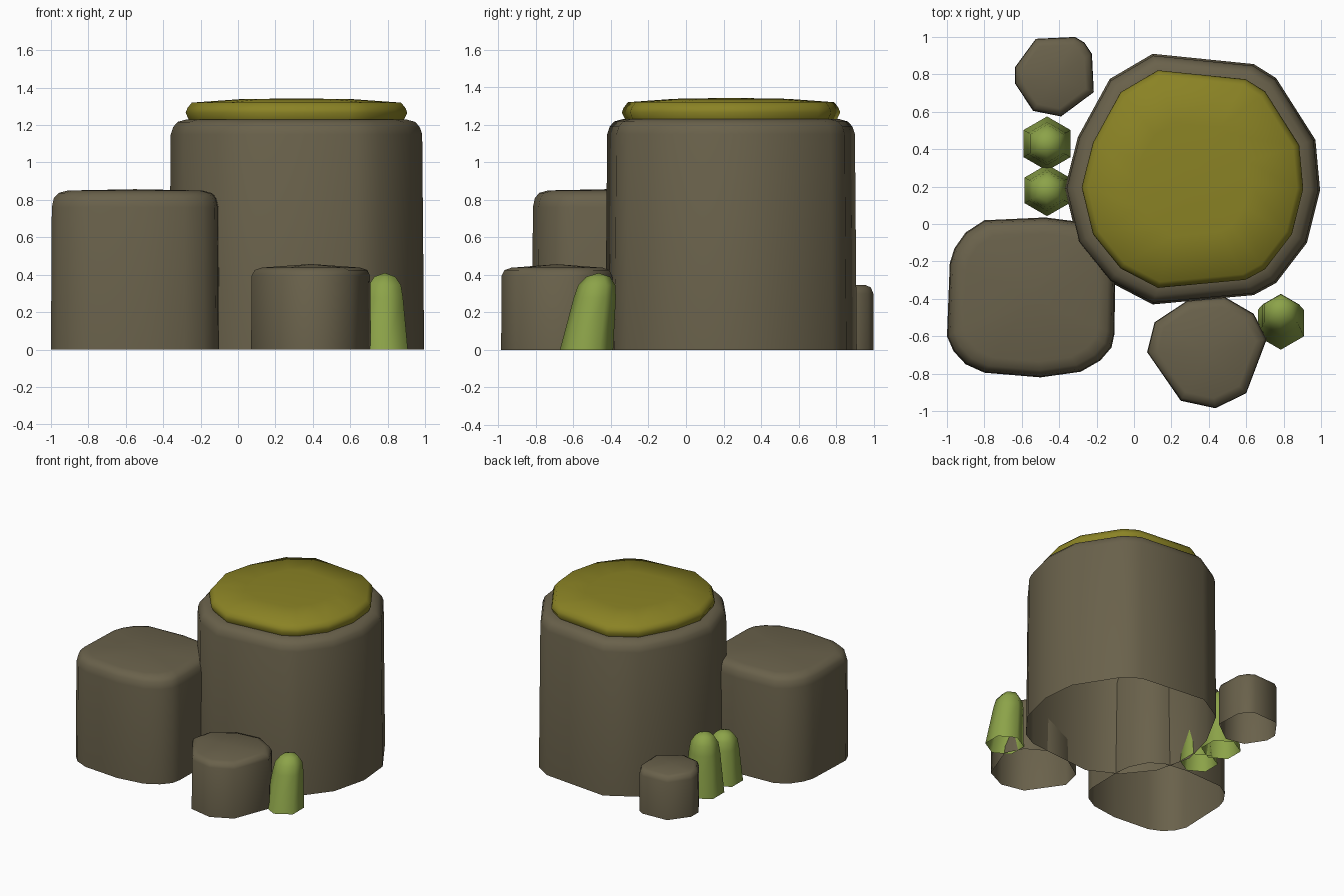
import bpy, bmesh, math

if "Cube" in bpy.data.objects:
    bpy.data.objects.remove(bpy.data.objects["Cube"])


def material(name, rgb):
    m = bpy.data.materials.new(name)
    m.diffuse_color = (*rgb, 1)
    m.use_nodes = True
    m.node_tree.nodes["Principled BSDF"].inputs["Base Color"].default_value = m.diffuse_color
    return m


STONE = material("brown stone", (0.142, 0.120, 0.070))
MOSS = material("yellow moss", (0.255, 0.225, 0.018))
GRASS = material("green blade", (0.262, 0.365, 0.066))


def loft(name, rings, peak, mat):
    """Skin a stack of equal-sized rings, open at the bottom, closed by a fan at the peak."""
    bm = bmesh.new()
    rows = [[bm.verts.new(p) for p in ring] for ring in rings]
    n = len(rows[0])
    for lo, hi in zip(rows, rows[1:]):
        for i in range(n):
            j = (i + 1) % n
            bm.faces.new((lo[i], lo[j], hi[j], hi[i]))
    tip = bm.verts.new(peak)
    for i in range(n):
        bm.faces.new((rows[-1][i], rows[-1][(i + 1) % n], tip))
    for f in bm.faces:
        f.smooth = True
    me = bpy.data.meshes.new(name)
    bm.to_mesh(me)
    bm.free()
    me.materials.append(mat)
    ob = bpy.data.objects.new(name, me)
    bpy.context.collection.objects.link(ob)
    return ob


def slab(name, outline, profile, top, mat):
    """Outline (counter-clockwise) repeated at each (scale, z) of the profile."""
    xs, ys = zip(*outline)
    cx, cy = (min(xs) + max(xs)) / 2, (min(ys) + max(ys)) / 2
    rings = [[(cx + (x - cx) * s, cy + (y - cy) * s, z) for x, y in outline]
             for s, z in profile]
    return loft(name, rings, (cx, cy, top), mat)


# Tall rock with a moss cap
tall = [(.10, .91), (-.13, .775), (-.30, .465), (-.37, .19), (-.30, -.10), (-.13, -.31),
        (.10, -.43), (.64, -.38), (.76, -.315), (.925, -.10), (.995, .18), (.97, .45),
        (.76, .78), (.64, .855)]
slab("tall_rock", tall,
     [(1, 0), (.985, 1.15), (.965, 1.19), (.93, 1.217), (.86, 1.23)], 1.235, STONE)
slab("moss_cap", tall,
     [(.84, 1.225), (.868, 1.265), (.855, 1.29), (.82, 1.32), (.45, 1.338)], 1.343, MOSS)

# Boxy rock on the left
boxy = [(-.475, .035), (-.80, .02), (-.90, -.045), (-.96, -.13), (-.985, -.21), (-1, -.60),
        (-.965, -.68), (-.90, -.75), (-.80, -.795), (-.50, -.82), (-.285, -.79),
        (-.18, -.73), (-.12, -.66), (-.105, -.59), (-.10, -.30), (-.115, -.19),
        (-.18, -.06), (-.28, .01)]
slab("boxy_rock", boxy,
     [(1, 0), (.99, .76), (.965, .81), (.91, .837), (.80, .85)], .857, STONE)

# Two small rocks
front = [(.07, -.685), (.25, -.945), (.435, -.985), (.60, -.905), (.71, -.615),
         (.64, -.48), (.485, -.39), (.285, -.41), (.11, -.525)]
slab("small_front_rock", front,
     [(1, 0), (.99, .395), (.94, .425), (.82, .438)], .457, STONE)
back = [(-.635, .84), (-.635, .75), (-.54, .605), (-.39, .575), (-.215, .705),
        (-.225, .91), (-.265, .97), (-.315, 1.0), (-.525, .99)]
slab("small_back_rock", back,
     [(1, 0), (.99, .30), (.93, .333), (.80, .345)], .352, STONE)


# Six-sided grass blades, each leaning by lean (in y) from base to tip
def blade(name, x, y, r, h, lean):
    prof = [(1, 0), (.79, .68), (.70, .84), (.45, .95)]
    rings = []
    for s, t in prof:
        cy = y + lean * t
        rings.append([(x + r * s * math.cos(a), cy + r * s * math.sin(a), h * t)
                      for a in (math.pi / 6 + k * math.pi / 3 for k in range(6))])
    loft(name, rings, (x, y + lean, h), GRASS)


blade("front_blade", .785, -.53, .142, .41, .065)
blade("back_blade_tall", -.465, .43, .145, .48, 0)
blade("back_blade_short", -.465, .18, .138, .40, 0)
